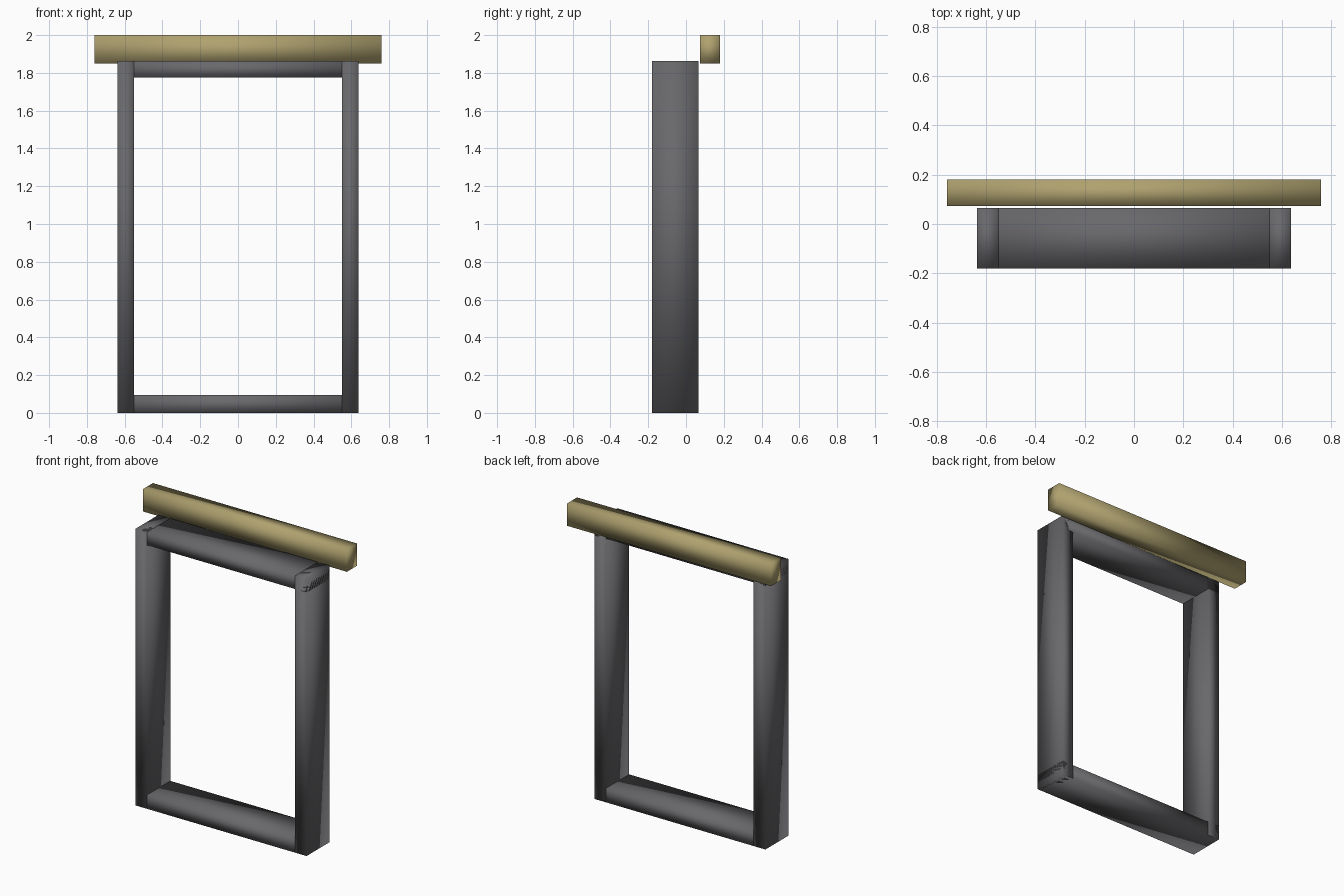
import bpy

if "Cube" in bpy.data.objects:
    bpy.data.objects.remove(bpy.data.objects["Cube"])


def material(name, rgb):
    m = bpy.data.materials.new(name)
    m.diffuse_color = (*rgb, 1.0)
    m.use_nodes = True
    m.node_tree.nodes["Principled BSDF"].inputs["Base Color"].default_value = m.diffuse_color
    return m


def box(name, x, y, z, mat):
    """Smooth-shaded block spanning the given (min, max) ranges."""
    spans = (x, y, z)
    bpy.ops.mesh.primitive_cube_add(size=1)
    ob = bpy.context.object
    ob.name = name
    for v in ob.data.vertices:
        v.co = [s[0] if c < 0 else s[1] for c, s in zip(v.co, spans)]
    ob.data.polygons.foreach_set("use_smooth", [True] * len(ob.data.polygons))
    ob.data.materials.append(mat)
    return ob


frame_mat = material("dark_frame", (0.14, 0.14, 0.15))
wood_mat = material("tan_wood", (0.43, 0.36, 0.16))

DEPTH = (-0.18, 0.065)
OUTER, INNER, TOP = 0.637, 0.55, 1.863

# Side posts
box("left_post", (-OUTER, -INNER), DEPTH, (0, TOP), frame_mat)
box("right_post", (INNER, OUTER), DEPTH, (0, TOP), frame_mat)

# Rails run the full width through the posts
box("bottom_rail", (-OUTER, OUTER), DEPTH, (0, 0.095), frame_mat)
box("top_rail", (-OUTER, OUTER), DEPTH, (1.775, TOP), frame_mat)

# Header beam behind the frame
box("header_beam", (-0.76, 0.76), (0.073, 0.18), (1.85, 2.0), wood_mat)
